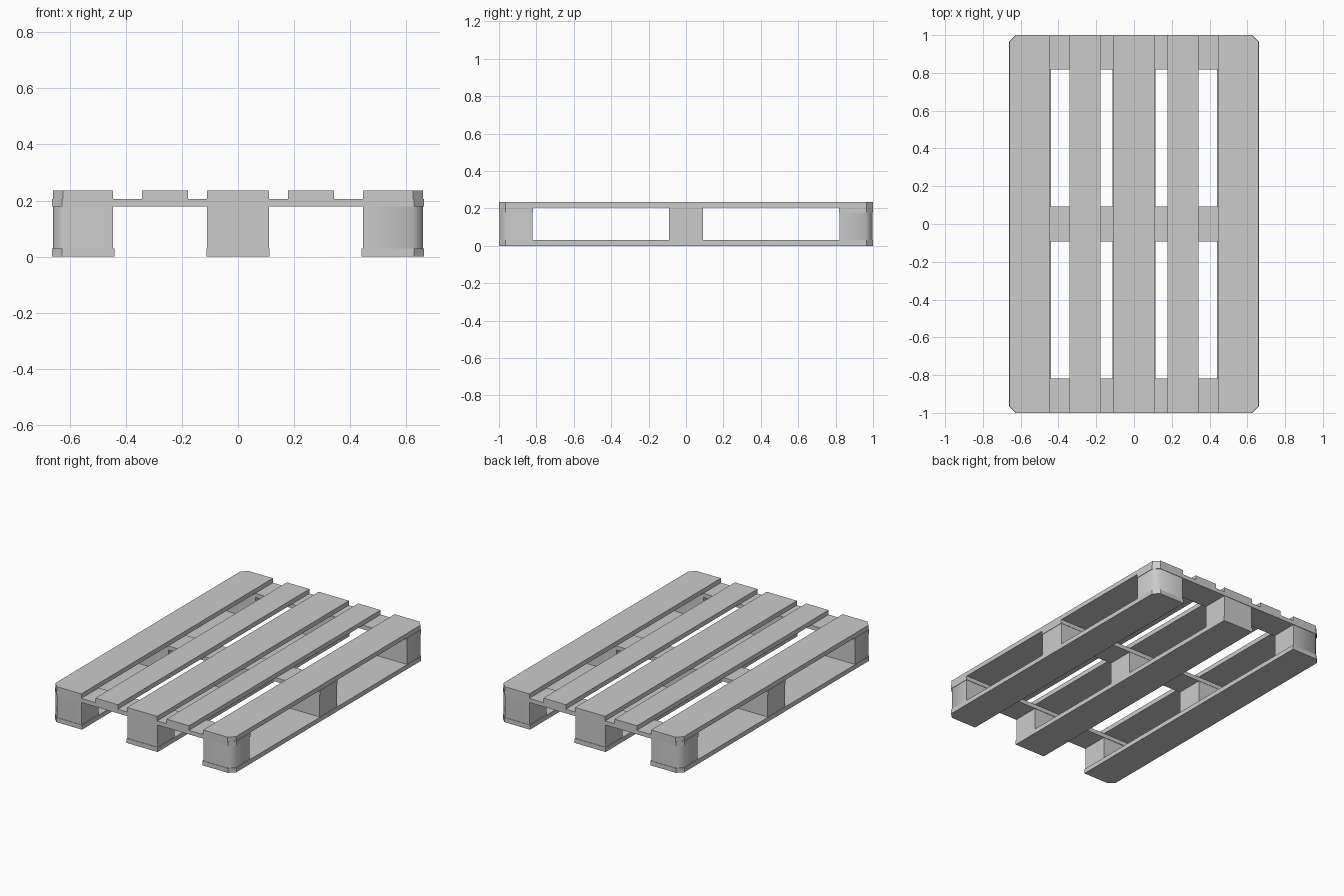
import bpy, bmesh

if "Cube" in bpy.data.objects:
    bpy.data.objects.remove(bpy.data.objects["Cube"])

CUT = 0.036          # corner chamfer
XE, YE = 0.663, 1.0  # outer extents of the pallet


def slab(name, x0, x1, y0, y1, z0, z1, smooth=False):
    """Box whose corners are chamfered where they meet the pallet's outer corners."""
    pts = []
    for x, y, first in ((x0, y0, 'y'), (x1, y0, 'x'), (x1, y1, 'y'), (x0, y1, 'x')):
        if abs(x) > XE - 0.01 and abs(y) > YE - 0.01:
            sx, sy = (1 if x > 0 else -1), (1 if y > 0 else -1)
            along_x, along_y = (x - sx * CUT, y), (x, y - sy * CUT)
            pts += [along_y, along_x] if first == 'y' else [along_x, along_y]
        else:
            pts.append((x, y))
    bm = bmesh.new()
    base = bm.faces.new([bm.verts.new((x, y, z0)) for x, y in pts])
    ext = bmesh.ops.extrude_face_region(bm, geom=[base])
    top = [v for v in ext["geom"] if isinstance(v, bmesh.types.BMVert)]
    bmesh.ops.translate(bm, verts=top, vec=(0, 0, z1 - z0))
    bmesh.ops.recalc_face_normals(bm, faces=bm.faces)
    mesh = bpy.data.meshes.new(name)
    bm.to_mesh(mesh)
    bm.free()
    obj = bpy.data.objects.new(name, mesh)
    bpy.context.collection.objects.link(obj)
    if smooth:
        bpy.ops.object.select_all(action='DESELECT')
        obj.select_set(True)
        bpy.context.view_layer.objects.active = obj
        bpy.ops.object.shade_smooth_by_angle(angle=0.9)
    return obj


# Top deck boards
for x0, x1 in ((-0.66, -0.445), (-0.342, -0.178), (-0.11, 0.11), (0.178, 0.342), (0.445, 0.66)):
    slab("top_board", x0, x1, -1, 1, 0.205, 0.235)

# Cross boards under the deck
for y0, y1 in ((-1, -0.817), (-0.092, 0.092), (0.817, 1)):
    slab("cross_board", -XE, XE, y0, y1, 0.178, 0.205)

# Bottom runners
for x0, x1 in ((-XE, -0.44), (-0.113, 0.113), (0.44, XE)):
    slab("bottom_runner", x0, x1, -1, 1, 0, 0.03)

# Spacer blocks, three per runner
for x0, x1 in ((-0.66, -0.446), (-0.11, 0.11), (0.446, 0.66)):
    for y0, y1 in ((-0.997, -0.82), (-0.09, 0.09), (0.82, 0.997)):
        slab("spacer_block", x0, x1, y0, y1, 0.03, 0.178, smooth=True)
